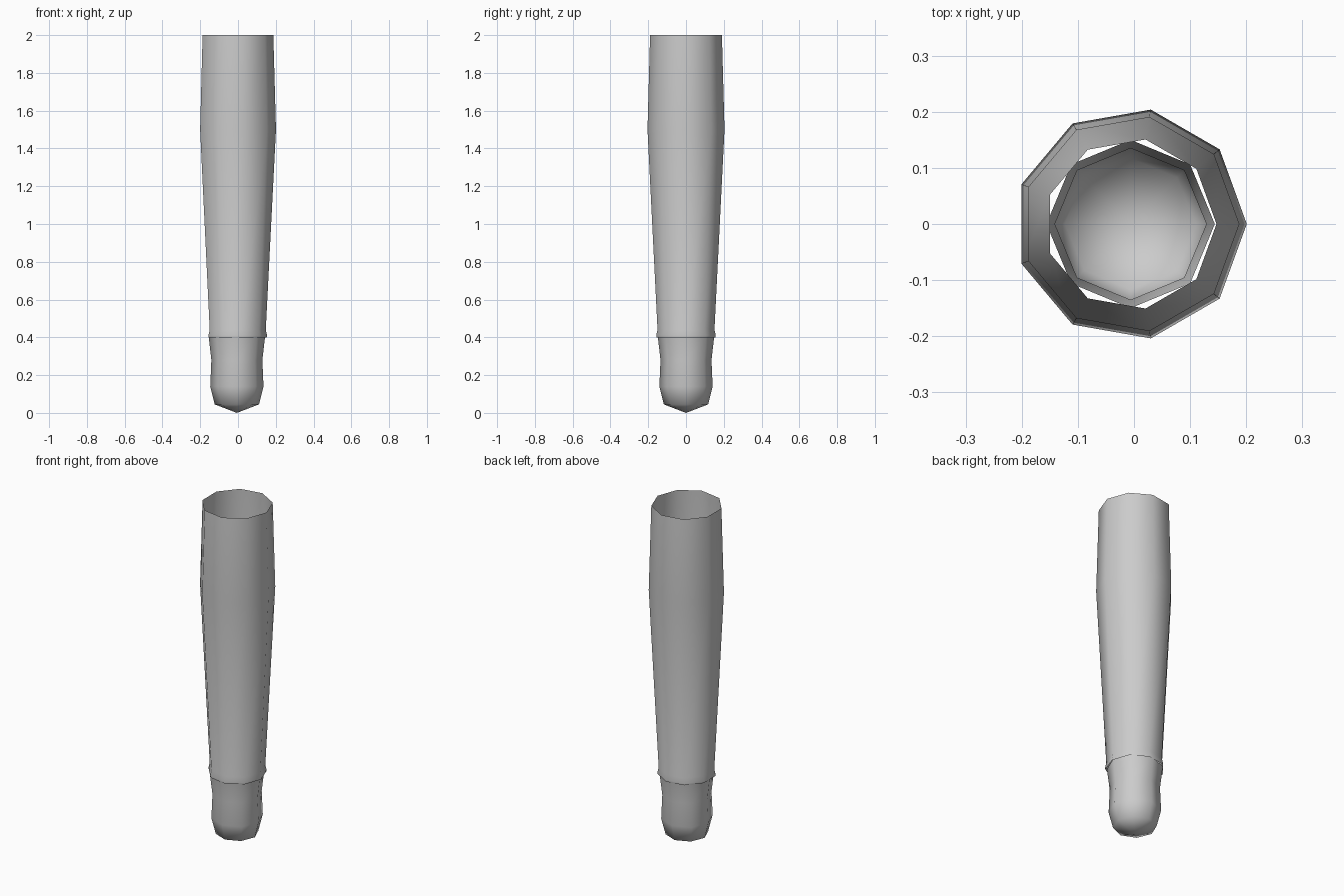
import bpy, bmesh
from math import cos, sin, tau

if "Cube" in bpy.data.objects:
    bpy.data.objects.remove(bpy.data.objects["Cube"])

CX = -0.006  # axis offset that centres the nine-sided sleeve on x = 0


def lathe(name, sides, profile):
    """Open surface of revolution from (radius, z) points; radius 0 makes a tip."""
    bm = bmesh.new()
    rings = []
    for r, z in profile:
        n = sides if r > 0 else 1
        rings.append([bm.verts.new((CX + r * cos(tau * i / sides),
                                    r * sin(tau * i / sides), z)) for i in range(n)])
    for a, b in zip(rings, rings[1:]):
        for i in range(sides):
            j = (i + 1) % sides
            if len(a) == 1:
                bm.faces.new((a[0], b[j], b[i]))
            else:
                bm.faces.new((a[i], a[j], b[j], b[i]))
    for f in bm.faces:
        f.smooth = True
    mesh = bpy.data.meshes.new(name)
    bm.to_mesh(mesh)
    bm.free()
    obj = bpy.data.objects.new(name, mesh)
    bpy.context.collection.objects.link(obj)
    return obj


# Long tapered sleeve, open at both ends, with a small flared cuff
lathe("sleeve", 9, [(0.158, 0.40), (0.160, 0.41), (0.153, 0.44),
                    (0.207, 1.50), (0.193, 2.00)])

# Rounded stump poking out of the cuff, open at the top
lathe("stump", 8, [(0, 0), (0.117, 0.045), (0.141, 0.14),
                   (0.135, 0.28), (0.150, 0.41)])
